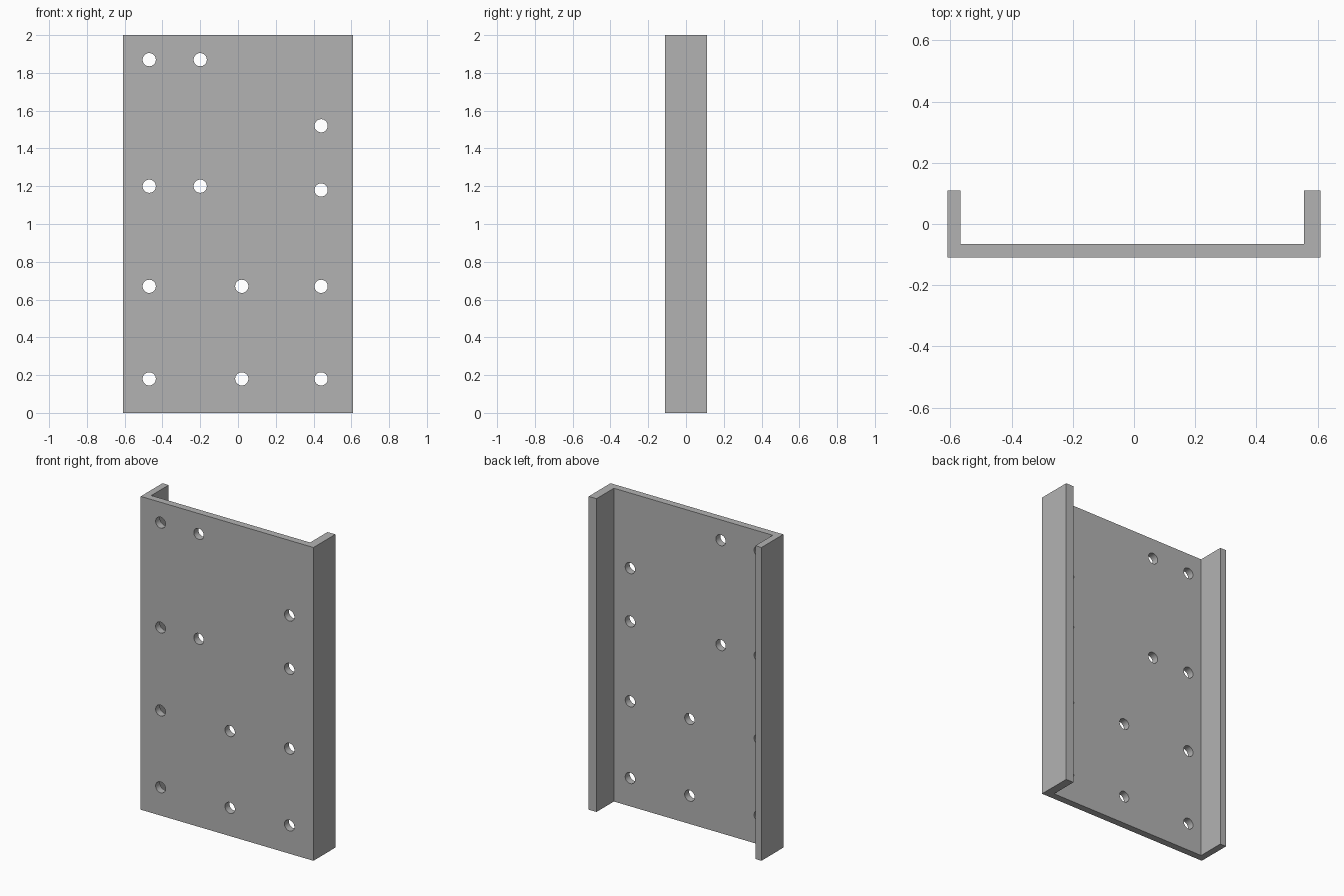
import bpy
import bmesh
from mathutils import Matrix, Vector

cube = bpy.data.objects.get("Cube")
if cube:
    bpy.data.objects.remove(cube, do_unlink=True)

HEIGHT = 2.0
HOLE_RADIUS = 0.035

# Plain grey metal
grey = bpy.data.materials.new("grey_metal")
grey.use_nodes = True
colour = (0.45, 0.45, 0.45, 1)
grey.diffuse_color = colour
grey.node_tree.nodes["Principled BSDF"].inputs["Base Color"].default_value = colour


def make_object(name, bm):
    bmesh.ops.recalc_face_normals(bm, faces=bm.faces)
    mesh = bpy.data.meshes.new(name)
    bm.to_mesh(mesh)
    bm.free()
    mesh.materials.append(grey)
    obj = bpy.data.objects.new(name, mesh)
    bpy.context.collection.objects.link(obj)
    return obj


# Channel section: a back plate with two side flanges, the left one thicker
front, web, back = -0.11, -0.065, 0.11
section = [(-0.61, front), (0.61, front), (0.61, back), (0.555, back),
           (0.555, web), (-0.567, web), (-0.567, back), (-0.61, back)]
bm = bmesh.new()
face = bm.faces.new([bm.verts.new((x, y, 0)) for x, y in section])
extruded = bmesh.ops.extrude_face_region(bm, geom=[face])["geom"]
bmesh.ops.translate(bm, vec=(0, 0, HEIGHT),
                    verts=[v for v in extruded if isinstance(v, bmesh.types.BMVert)])
channel = make_object("channel_plate", bm)

# Mounting holes, grouped by column
columns = {
    -0.47: (0.18, 0.67, 1.2, 1.87),
    -0.2: (1.2, 1.87),
    0.02: (0.18, 0.67),
    0.44: (0.18, 0.67, 1.18, 1.52),
}
bm = bmesh.new()
for x, heights in columns.items():
    for z in heights:
        place = Matrix.Translation(Vector((x, (front + web) / 2, z)))
        bmesh.ops.create_cone(bm, cap_ends=True, segments=32, depth=0.1,
                              radius1=HOLE_RADIUS, radius2=HOLE_RADIUS,
                              matrix=place @ Matrix.Rotation(1.5707963, 4, "X"))
cutter = make_object("hole_cutter", bm)
cutter.hide_render = True

# Drill the holes, then drop the cutter
drill = channel.modifiers.new("mounting_holes", "BOOLEAN")
drill.operation = "DIFFERENCE"
drill.solver = "EXACT"
drill.object = cutter
bpy.context.view_layer.objects.active = channel
channel.select_set(True)
bpy.ops.object.modifier_apply(modifier=drill.name)
bpy.data.objects.remove(cutter, do_unlink=True)

# Smooth hole walls, crisp edges elsewhere
bpy.ops.object.shade_smooth_by_angle(angle=0.52)
